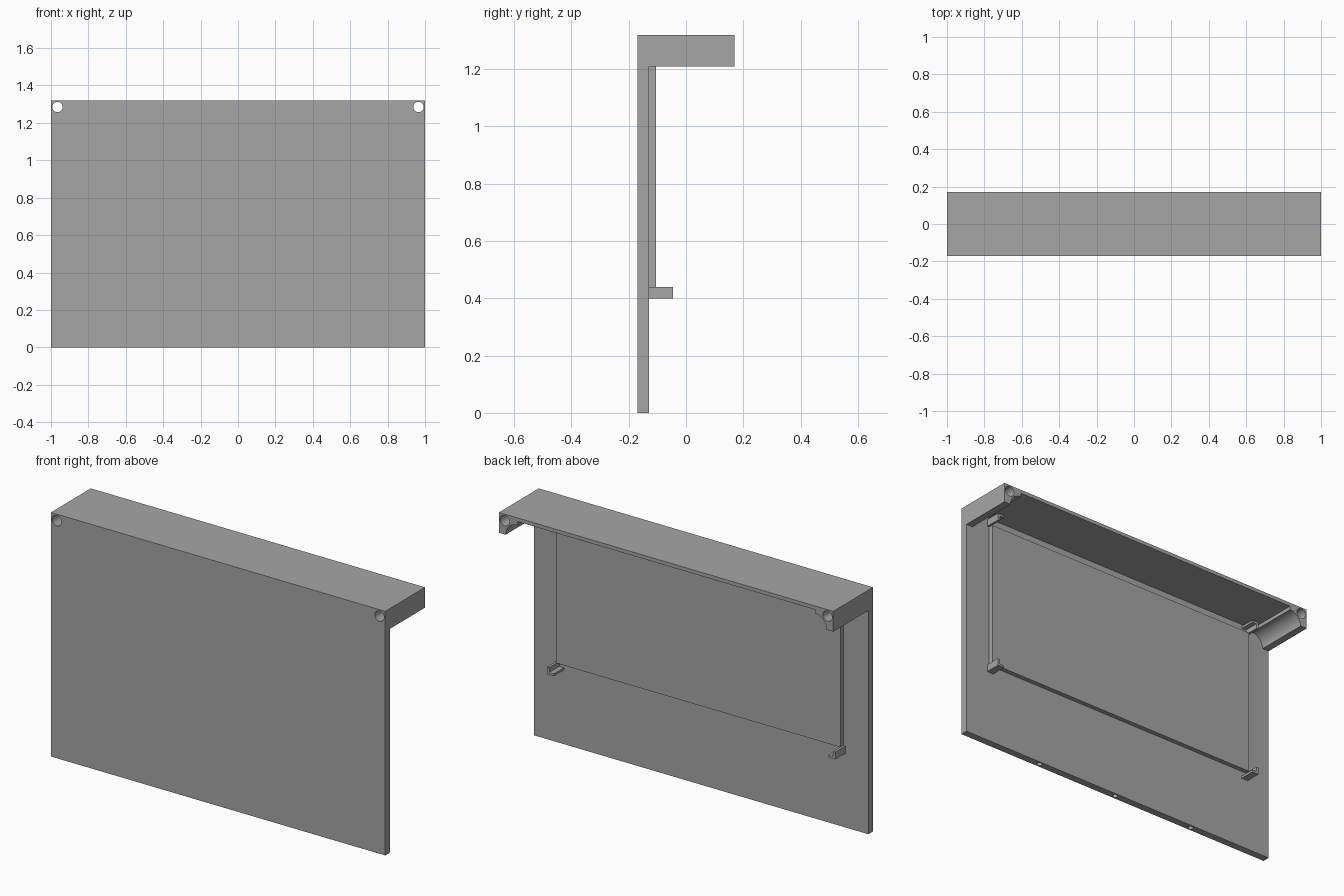
import bpy, bmesh, math
from mathutils import Matrix

default = bpy.data.objects.get("Cube")
if default:
    bpy.data.objects.remove(default, do_unlink=True)

FRONT, PANEL_BACK, BACK = -0.17, -0.13, 0.17
TOP, SLAB_UNDER, BLOCK_UNDER = 1.32, 1.30, 1.21

grey = bpy.data.materials.new("plain grey")
grey.use_nodes = True
colour = (0.38, 0.38, 0.38, 1)
grey.diffuse_color = colour
for node in grey.node_tree.nodes:
    if node.type == 'BSDF_PRINCIPLED':
        node.inputs["Base Color"].default_value = colour


def make_object(name, bm):
    bmesh.ops.recalc_face_normals(bm, faces=bm.faces)
    mesh = bpy.data.meshes.new(name)
    bm.to_mesh(mesh)
    bm.free()
    mesh.materials.append(grey)
    obj = bpy.data.objects.new(name, mesh)
    bpy.context.collection.objects.link(obj)
    return obj


def extrude_profile(name, profile, y0, y1):
    """Extrude an x-z outline from y0 to y1."""
    bm = bmesh.new()
    face = bm.faces.new([bm.verts.new((x, y0, z)) for x, z in profile])
    ext = bmesh.ops.extrude_face_region(bm, geom=[face])
    verts = [v for v in ext["geom"] if isinstance(v, bmesh.types.BMVert)]
    bmesh.ops.translate(bm, verts=verts, vec=(0, y1 - y0, 0))
    return make_object(name, bm)


def rectangle(x0, x1, z0, z1):
    return [(x0, z0), (x1, z0), (x1, z1), (x0, z1)]


def cylinder(name, radius, depth, location, along_y=False):
    bm = bmesh.new()
    turn = Matrix.Rotation(math.pi / 2, 4, 'X') if along_y else Matrix()
    bmesh.ops.create_cone(bm, cap_ends=True, segments=32, radius1=radius,
                          radius2=radius, depth=depth,
                          matrix=Matrix.Translation(location) @ turn)
    obj = make_object(name, bm)
    obj.hide_render = True
    return obj


def cut(obj, cutters):
    for cutter in cutters:
        mod = obj.modifiers.new("hole", 'BOOLEAN')
        mod.operation = 'DIFFERENCE'
        mod.solver = 'EXACT'
        mod.object = cutter
    graph = bpy.context.evaluated_depsgraph_get()
    mesh = bpy.data.meshes.new_from_object(obj.evaluated_get(graph))
    obj.modifiers.clear()
    obj.data = mesh


# Front panel
panel = extrude_profile("front_panel", rectangle(-1, 1, 0, TOP), FRONT, PANEL_BACK)

# Top shelf with coved end blocks
cove_x, cove_r, steps = 0.89, 0.07, 16
half = [(1, TOP), (1, BLOCK_UNDER)]
for i in range(steps + 1):
    a = math.pi / 2 * i / steps
    half.append((cove_x + cove_r * math.cos(a), BLOCK_UNDER + cove_r * math.sin(a)))
half.append((cove_x, SLAB_UNDER))
shelf = extrude_profile("top_shelf", half + [(-x, z) for x, z in reversed(half)],
                        PANEL_BACK, BACK)

# Bolt holes through the end blocks, dowel holes in the bottom edge
bolts = [cylinder("bolt_cutter", 0.028, 1, (s * 0.965, 0, 1.285), True) for s in (-1, 1)]
dowels = [cylinder("dowel_cutter", 0.014, 0.2, (x, -0.15, 0)) for x in (-0.5, 0, 0.5)]
cut(panel, bolts + dowels)
cut(shelf, bolts)
for cutter in bolts + dowels:
    bpy.data.objects.remove(cutter, do_unlink=True)

# Raised plate on the back of the panel
plate_low, plate_high = 0.44, 1.25
extrude_profile("raised_plate", rectangle(-0.85, 0.85, plate_low, plate_high),
                PANEL_BACK, -0.105)

# Angled clips at the plate corners
size, wall = 0.04, 0.013
angle = [(0, 0), (size, 0), (size, wall), (wall, wall), (wall, size), (0, size)]
for side, sx in (("right", 1), ("left", -1)):
    for level, z0, sz in (("lower", plate_low - size, 1), ("upper", plate_high + size, -1)):
        outline = [(-sx * (0.862 - x), z0 + sz * z) for x, z in angle]
        extrude_profile(f"{level}_{side}_clip", outline, PANEL_BACK, -0.045)

# Smooth the coves and holes, keep the edges sharp
bpy.ops.object.select_all(action='DESELECT')
for obj in (panel, shelf):
    obj.select_set(True)
bpy.context.view_layer.objects.active = panel
bpy.ops.object.shade_smooth_by_angle(angle=math.radians(30))
